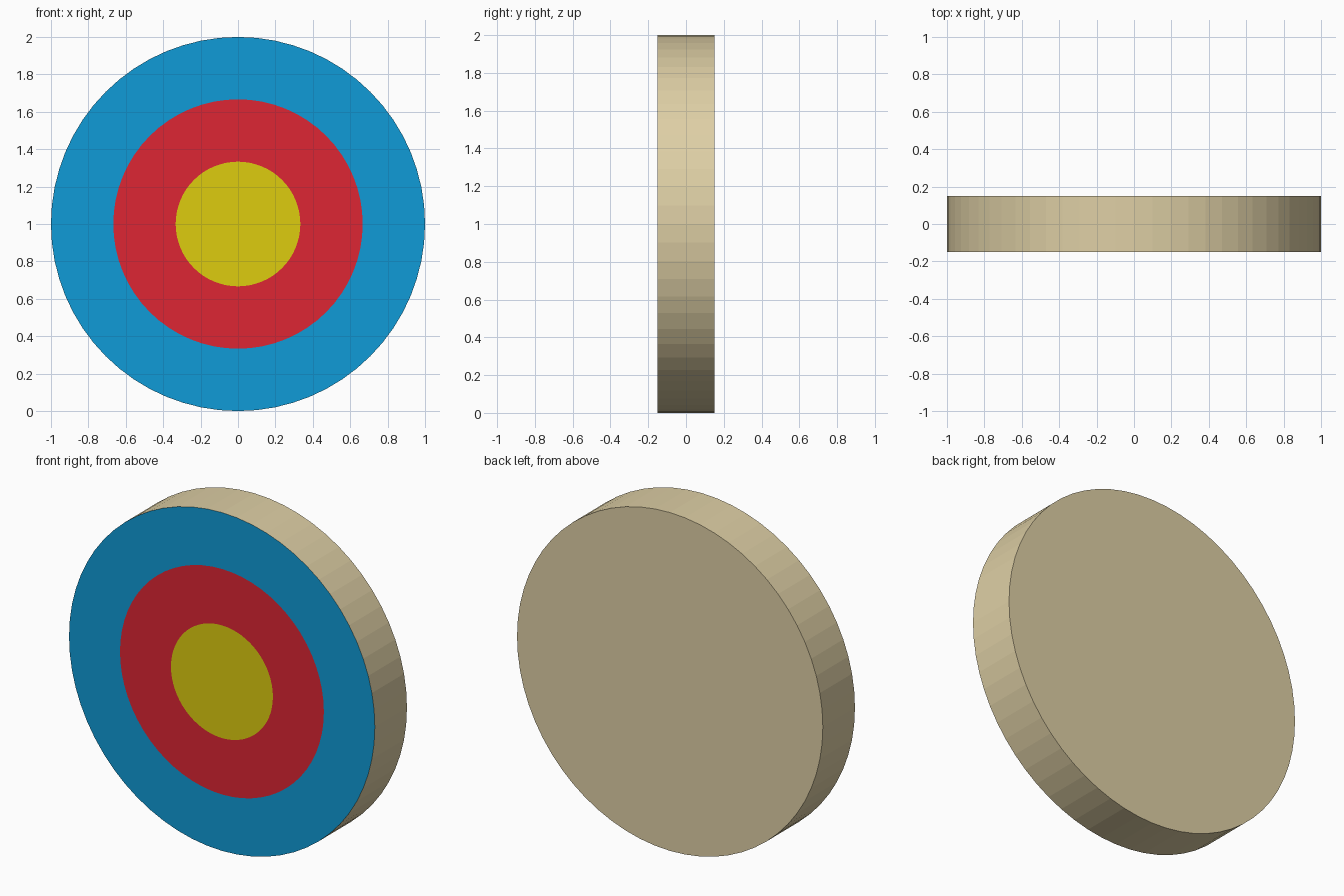
import bpy, bmesh, math

if "Cube" in bpy.data.objects:
    bpy.data.objects.remove(bpy.data.objects["Cube"])

SIDES = 64
HALF_DEPTH = 0.15


def material(name, rgb):
    """Flat material from 0-255 sRGB, stored as linear."""
    m = bpy.data.materials.new(name)
    lin = [((c / 255 + 0.055) / 1.055) ** 2.4 if c > 10 else c / 255 / 12.92 for c in rgb]
    m.diffuse_color = (*lin, 1)
    m.use_nodes = True
    m.node_tree.nodes["Principled BSDF"].inputs["Base Color"].default_value = m.diffuse_color
    return m


# Material order: straw body, then rings from the centre outwards
materials = [
    material("straw", (222, 207, 165)),
    material("yellow", (221, 204, 15)),
    material("red", (221, 38, 51)),
    material("blue", (16, 155, 215)),
]

bm = bmesh.new()


def ring(radius, y):
    return [bm.verts.new((radius * math.cos(a), y, 1 + radius * math.sin(a)))
            for a in (2 * math.pi * i / SIDES for i in range(SIDES))]


def bridge(inner, outer, index):
    for i in range(SIDES):
        j = (i + 1) % SIDES
        bm.faces.new((inner[i], inner[j], outer[j], outer[i])).material_index = index


# Painted front: yellow centre, red ring, blue ring
gold, middle, edge = (ring(r / 3, -HALF_DEPTH) for r in (1, 2, 3))
bm.faces.new(gold).material_index = 1
bridge(gold, middle, 2)
bridge(middle, edge, 3)

# Straw rim and back
back = ring(1, HALF_DEPTH)
bridge(edge, back, 0)
bm.faces.new(back).material_index = 0

bmesh.ops.recalc_face_normals(bm, faces=bm.faces)
mesh = bpy.data.meshes.new("round_target")
bm.to_mesh(mesh)
bm.free()
for m in materials:
    mesh.materials.append(m)
bpy.context.collection.objects.link(bpy.data.objects.new("round_target", mesh))
